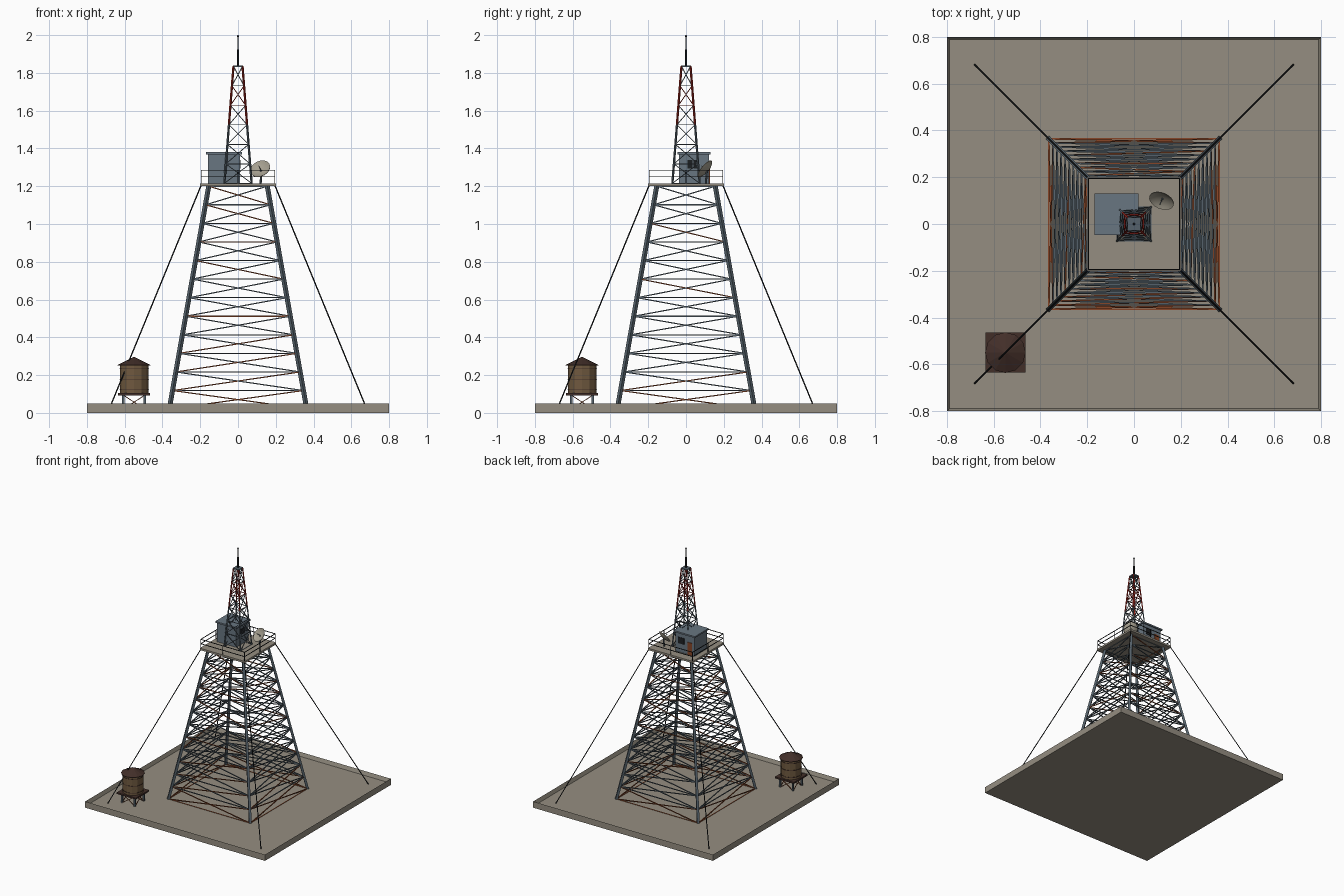
import bpy, bmesh, math, random
from mathutils import Vector, Matrix

random.seed(4)
cube = bpy.data.objects.get("Cube")
if cube:
    bpy.data.objects.remove(cube, do_unlink=True)


def material(name, rgb):
    m = bpy.data.materials.new(name)
    m.use_nodes = True
    m.diffuse_color = (*rgb, 1)
    bsdf = m.node_tree.nodes["Principled BSDF"]
    bsdf.inputs["Base Color"].default_value = (*rgb, 1)
    bsdf.inputs["Roughness"].default_value = 0.8
    return m


concrete = material("concrete", (0.30, 0.27, 0.22))
steel = material("slate steel", (0.09, 0.12, 0.145))
dark = material("dark metal", (0.012, 0.014, 0.016))
rust = material("rust", (0.24, 0.06, 0.02))
red = material("warning red", (0.30, 0.018, 0.012))
siding = material("cabin siding", (0.14, 0.18, 0.22))
wood = material("tank wood", (0.16, 0.10, 0.05))
brown = material("dark brown", (0.055, 0.028, 0.022))
pale = material("dish grey", (0.38, 0.35, 0.28))


def finish(name, bm, mats, smooth=False):
    mesh = bpy.data.meshes.new(name)
    bmesh.ops.recalc_face_normals(bm, faces=bm.faces)
    bm.to_mesh(mesh)
    bm.free()
    for m in mats:
        mesh.materials.append(m)
    ob = bpy.data.objects.new(name, mesh)
    bpy.context.collection.objects.link(ob)
    if smooth:
        bpy.ops.object.select_all(action='DESELECT')
        ob.select_set(True)
        bpy.context.view_layer.objects.active = ob
        bpy.ops.object.shade_smooth_by_angle()
    return ob


def strut(bm, a, b, r, sides=4, mat=0):
    """Straight bar from a to b."""
    a, b = Vector(a), Vector(b)
    d = b - a
    turn = d.to_track_quat('Z', 'Y').to_matrix().to_4x4()
    mtx = Matrix.Translation((a + b) / 2) @ turn @ Matrix.Rotation(math.pi / 4, 4, 'Z')
    made = bmesh.ops.create_cone(bm, cap_ends=True, segments=sides, radius1=r,
                                 radius2=r, depth=d.length, matrix=mtx)
    for f in {f for v in made["verts"] for f in v.link_faces}:
        f.material_index = mat


def box(bm, lo, hi):
    lo, hi = Vector(lo), Vector(hi)
    mtx = Matrix.Translation((lo + hi) / 2) @ Matrix.Diagonal((*(hi - lo), 1))
    bmesh.ops.create_cube(bm, size=1, matrix=mtx)


def box_part(name, lo, hi, mat):
    bm = bmesh.new()
    box(bm, lo, hi)
    return finish(name, bm, [mat])


def lathe(name, profile, place, mat, sides, smooth=False):
    bm = bmesh.new()
    vs = [bm.verts.new((r, 0, z)) for r, z in profile]
    es = [bm.edges.new(p) for p in zip(vs, vs[1:])]
    bmesh.ops.spin(bm, geom=vs + es, axis=(0, 0, 1), cent=(0, 0, 0),
                   angle=math.tau, steps=sides)
    bmesh.ops.remove_doubles(bm, verts=bm.verts, dist=0.0001)
    bmesh.ops.transform(bm, matrix=place, verts=bm.verts)
    return finish(name, bm, [mat], smooth)


def ring(half, z):
    return [Vector((sx * half, sy * half, z))
            for sx, sy in ((-1, -1), (1, -1), (1, 1), (-1, 1))]


def lattice(name, z0, z1, h0, h1, bays, leg_r, bar_r, mats, leg_mat, bar_mat):
    """Tapered four-legged truss with a ring and crossed bars in every bay."""
    bm = bmesh.new()
    levels = [ring(h0 + (h1 - h0) * i / bays, z0 + (z1 - z0) * i / bays)
              for i in range(bays + 1)]
    for i, low in enumerate(levels):
        for k in range(4):
            n = (k + 1) % 4
            strut(bm, low[k], low[n], bar_r, mat=bar_mat(i))
            if i < bays:
                up = levels[i + 1]
                strut(bm, low[k], up[k], leg_r, mat=leg_mat(i))
                strut(bm, low[k], up[n], bar_r, mat=bar_mat(i))
                strut(bm, low[n], up[k], bar_r, mat=bar_mat(i))
    return finish(name, bm, mats)


# Ground slab with a raised kerb
FLOOR, DECK = 0.02, 1.215
bm = bmesh.new()
box(bm, (-0.8, -0.8, 0), (0.8, 0.8, 0.05))
top = [f for f in bm.faces if f.normal.z > 0.9]
bmesh.ops.inset_region(bm, faces=top, thickness=0.016)
for v in top[0].verts:
    v.co.z = FLOOR
finish("ground_slab", bm, [concrete])

# Main tower, with some rusted bars
lattice("main_tower", FLOOR, 1.2, 0.364, 0.155, 12, 0.013, 0.0042, [steel, rust],
        lambda i: 0, lambda i: int(i == 0 or random.random() < 0.14))

# Deck and railing
box_part("deck", (-0.2, -0.2, 1.2), (0.2, 0.2, DECK), concrete)
bm = bmesh.new()
for z in (1.25, 1.285):
    c = ring(0.195, z)
    for k in range(4):
        strut(bm, c[k], c[(k + 1) % 4], 0.003)
foot = ring(0.195, DECK)
for k in range(4):
    for t in (0, 0.5):
        p = foot[k].lerp(foot[(k + 1) % 4], t)
        strut(bm, p, p + Vector((0, 0, 0.07)), 0.003)
finish("deck_railing", bm, [dark])

# Cabin with roof, door and windows
box_part("cabin", (-0.16, -0.037, DECK), (0.01, 0.122, 1.368), siding)
box_part("cabin_roof", (-0.17, -0.046, 1.368), (0.02, 0.131, 1.38), siding)
box_part("cabin_door", (-0.14, 0.12, DECK), (-0.1, 0.126, 1.315), rust)
box_part("back_window", (-0.07, 0.12, 1.285), (-0.015, 0.125, 1.335), dark)
for y in (0.008, 0.04):
    box_part("side_window", (0.008, y, 1.295), (0.014, y + 0.027, 1.34), dark)

# Upper mast, red in its upper half
lattice("upper_mast", DECK, 1.835, 0.072, 0.024, 6, 0.006, 0.003, [steel, red],
        lambda i: int(i >= 3), lambda i: int(i >= 4 and i % 2 == 0))
box_part("mast_cap", (-0.027, -0.027, 1.832), (0.027, 0.027, 1.84), steel)
bm = bmesh.new()
strut(bm, (0, 0, 1.84), (0, 0, 1.925), 0.006, 8)
strut(bm, (0, 0, 1.925), (0, 0, 1.99), 0.003, 8)
bmesh.ops.create_icosphere(bm, subdivisions=2, radius=0.006,
                           matrix=Matrix.Translation((0, 0, 1.994)))
finish("antenna", bm, [dark])

# Dish on its post
aim = Vector((-0.3, -0.7, 0.6)).normalized()
hub = Vector((0.12, 0.105, 1.288)) - aim * 0.008
place = Matrix.Translation(hub) @ aim.to_track_quat('Z', 'Y').to_matrix().to_4x4()
lathe("dish", [(0, 0), (0.025, 0.003), (0.042, 0.009), (0.055, 0.017), (0.055, 0.014),
               (0.042, 0.006), (0.025, 0), (0, -0.003)], place, pale, 20, True)
bm = bmesh.new()
strut(bm, (0.12, 0.105, DECK), hub, 0.006, 8)
strut(bm, hub, hub + aim * 0.04, 0.002, 6)
finish("dish_post", bm, [steel])

# Guy wires
bm = bmesh.new()
for a, b in zip(ring(0.195, 1.205), ring(0.682, FLOOR)):
    strut(bm, a, b, 0.0035, 6)
finish("guy_wires", bm, [dark])

# Water tank on a braced stand
tank = Vector((-0.55, -0.55, 0))
place = Matrix.Translation(tank)
box_part("tank_platform", tank + Vector((-0.085, -0.085, 0.092)),
         tank + Vector((0.085, 0.085, 0.104)), brown)
lathe("tank_body", [(0, 0.104), (0.076, 0.104), (0.076, 0.255), (0, 0.255)],
      place, wood, 12)
for z in (0.122, 0.178, 0.234):
    lathe("tank_hoop", [(0.074, z - 0.002), (0.0785, z - 0.002), (0.0785, z + 0.002),
                        (0.074, z + 0.002)], place, brown, 12)
lathe("tank_roof", [(0, 0.25), (0.087, 0.25), (0.087, 0.254), (0, 0.297)], place, brown, 12)
bm = bmesh.new()
low = [p + tank for p in ring(0.057, FLOOR)]
high = [p + tank for p in ring(0.057, 0.094)]
for k in range(4):
    n = (k + 1) % 4
    strut(bm, low[k], high[k], 0.009)
    strut(bm, low[k], high[n], 0.003, mat=1)
    strut(bm, low[n], high[k], 0.003, mat=1)
finish("tank_stand", bm, [steel, rust])
